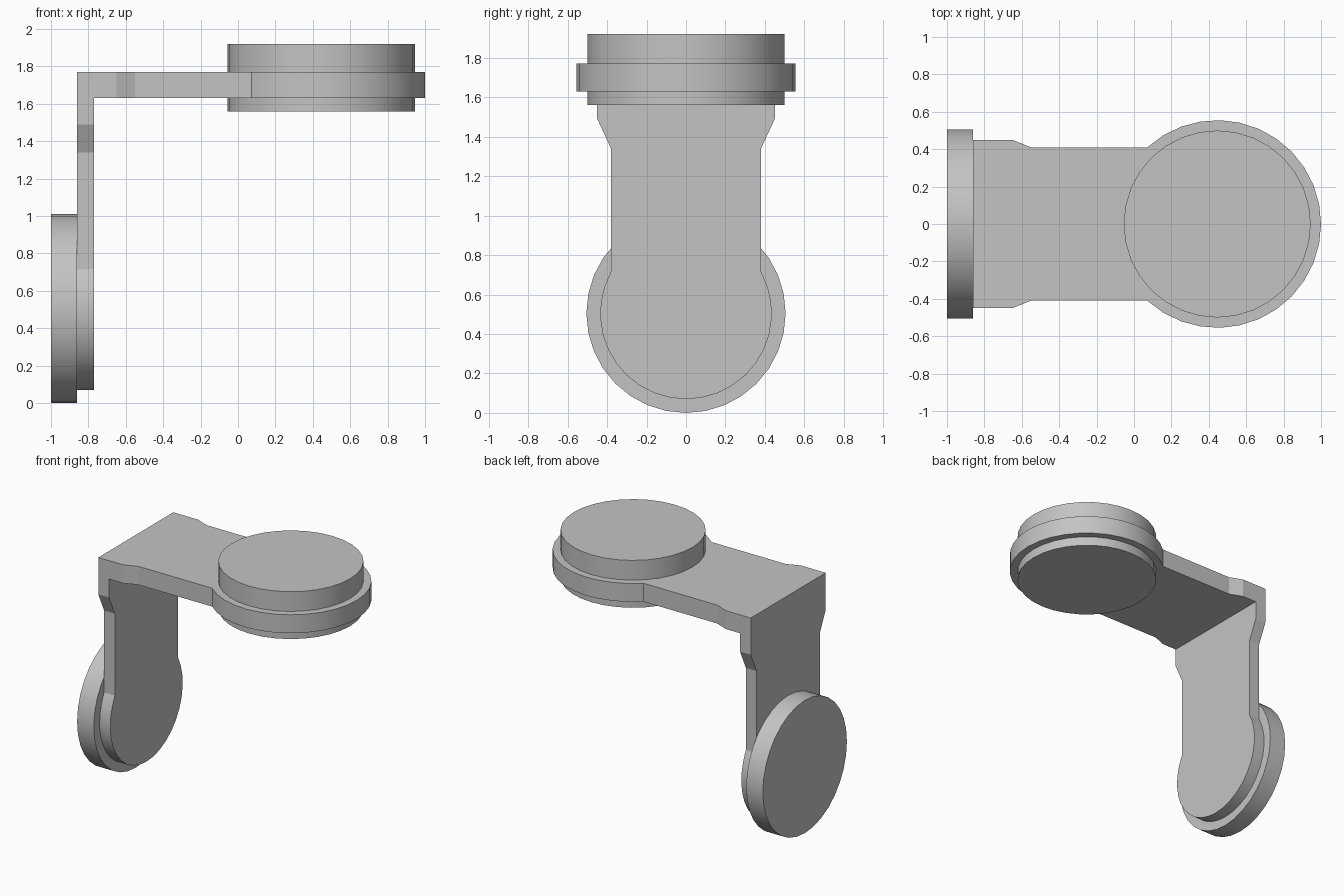
import bpy, bmesh
from math import pi, sin, cos, asin, radians

cube = bpy.data.objects.get("Cube")
if cube:
    bpy.data.objects.remove(cube)

# Single grey finish
grey = bpy.data.materials.new("matte grey")
grey.use_nodes = True
colour = (0.55, 0.55, 0.55, 1)
grey.diffuse_color = colour
grey.node_tree.nodes["Principled BSDF"].inputs["Base Color"].default_value = colour

CORNER_X, CORNER_Z = -0.86, 1.77      # outer corner of the bracket
ARM_THICK, LEG_THICK = 0.14, 0.09
ARM_CENTRE, LEG_CENTRE = 0.445, 0.505  # centres of the rounded ends


def finish(obj):
    obj.data.materials.clear()
    obj.data.materials.append(grey)
    bpy.ops.object.select_all(action='DESELECT')
    obj.select_set(True)
    bpy.context.view_layer.objects.active = obj
    bpy.ops.object.shade_smooth_by_angle(angle=radians(18))


def plate_outline(start, flare, neck, centre, radius, steps):
    """Flared root, straight neck and round end, from one root corner to the other."""
    side = [(start, 0.45), flare, neck]
    t0 = pi - asin(neck[1] / radius)
    arc = [(centre + radius * cos(t), radius * sin(t))
           for t in (t0 * (1 - 2 * i / steps) for i in range(steps + 1))]
    return side + arc + [(u, -v) for u, v in reversed(side)]


def add_plate(bm, place, thickness, mitre, *shape):
    """Plate with an open mitred root; place maps (along, across, depth) to space."""
    outer, inner = [[bm.verts.new(place(u, v, d)) for u, v in plate_outline(s, *shape)]
                    for s, d in ((0, 0), (mitre, thickness))]
    bm.faces.new(outer)
    bm.faces.new(inner[::-1])
    for i in range(len(outer) - 1):
        bm.faces.new((outer[i], inner[i], inner[i + 1], outer[i + 1]))


# Angle bracket: horizontal arm and upright leg, mitred at the corner
bm = bmesh.new()
add_plate(bm, lambda u, v, d: (CORNER_X + u, v, CORNER_Z - d), ARM_THICK, LEG_THICK,
          (0.21, 0.45), (0.31, 0.41), ARM_CENTRE - CORNER_X, 0.555, 24)
add_plate(bm, lambda u, v, d: (CORNER_X + d, v, CORNER_Z - u), LEG_THICK, ARM_THICK,
          (0.28, 0.45), (0.43, 0.38), CORNER_Z - LEG_CENTRE, 0.435, 22)
bmesh.ops.remove_doubles(bm, verts=bm.verts, dist=0.0005)
bmesh.ops.recalc_face_normals(bm, faces=bm.faces)
mesh = bpy.data.meshes.new("angle_bracket")
bm.to_mesh(mesh)
bm.free()
bracket = bpy.data.objects.new("angle_bracket", mesh)
bpy.context.collection.objects.link(bracket)
finish(bracket)


# Round discs at the two ends
def disc(name, radius, depth, location, tilt=0):
    bpy.ops.mesh.primitive_cylinder_add(vertices=32, radius=radius, depth=depth,
                                        location=location, rotation=(0, tilt, 0))
    obj = bpy.context.object
    obj.name = name
    finish(obj)


disc("arm_disc", 0.5, 0.36, (ARM_CENTRE, 0, 1.74))
disc("leg_disc", 0.505, 0.14, (-0.93, 0, LEG_CENTRE), pi / 2)
